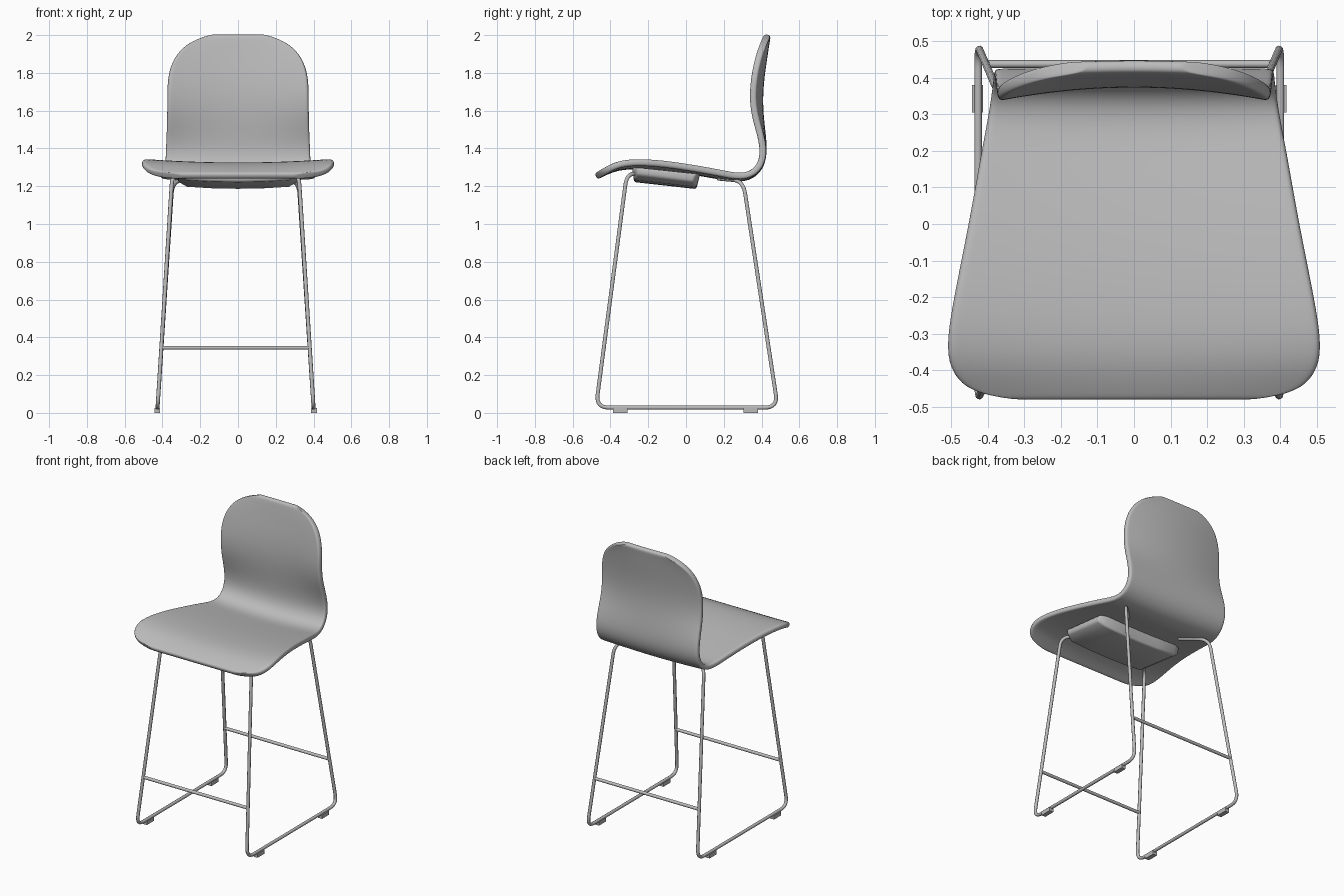
import bpy
from mathutils import Vector

cube = bpy.data.objects.get("Cube")
if cube:
    bpy.data.objects.remove(cube, do_unlink=True)

grey = bpy.data.materials.new("plain grey")
grey.use_nodes = True
grey.diffuse_color = (0.5, 0.5, 0.5, 1)
grey.node_tree.nodes["Principled BSDF"].inputs["Base Color"].default_value = (0.5, 0.5, 0.5, 1)


def add_object(name, data):
    obj = bpy.data.objects.new(name, data)
    data.materials.append(grey)
    bpy.context.scene.collection.objects.link(obj)
    return obj


def loft(name, rows, closed=False, smooth=True):
    """Skin a list of point rows; closed rows form rings with end caps."""
    n = len(rows[0])
    verts = [p for row in rows for p in row]
    faces = []
    for i in range(len(rows) - 1):
        for j in range(n if closed else n - 1):
            k = (j + 1) % n
            faces.append((i * n + j, i * n + k, i * n + n + k, i * n + n + j))
    if closed:
        faces.append(tuple(reversed(range(n))))
        faces.append(tuple(range(len(verts) - n, len(verts))))
    mesh = bpy.data.meshes.new(name)
    mesh.from_pydata(verts, [], faces)
    mesh.polygons.foreach_set("use_smooth", [smooth] * len(faces))
    return add_object(name, mesh)


def tube(name, points, radius, bend=0.0):
    """Round rod through the points, with every inner corner softened."""
    pts = [Vector(p) for p in points]
    path = [pts[0]]
    for a, b, c in zip(pts, pts[1:], pts[2:]):
        start = b + (a - b).normalized() * min(bend, (a - b).length * 0.45)
        end = b + (c - b).normalized() * min(bend, (c - b).length * 0.45)
        for i in range(9):
            t = i / 8
            path.append(start * (1 - t) ** 2 + b * 2 * t * (1 - t) + end * t * t)
    path.append(pts[-1])
    curve = bpy.data.curves.new(name, "CURVE")
    curve.dimensions = "3D"
    curve.bevel_depth = radius
    curve.bevel_resolution = 3
    curve.use_fill_caps = True
    spline = curve.splines.new("POLY")
    spline.points.add(len(path) - 1)
    for point, co in zip(spline.points, path):
        point.co = (*co, 1)
    return add_object(name, curve)


# Seat shell: stations of y, z, half width, edge lift, from front lip to top
stations = [
    (-.477, 1.251, .30, 0), (-.457, 1.262, .435, 0), (-.42, 1.28, .488, .005),
    (-.36, 1.302, .513, .015), (-.27, 1.31, .506, .02), (-.13, 1.302, .478, .02),
    (.03, 1.28, .446, .018), (.18, 1.253, .42, .018), (.27, 1.237, .403, .015),
    (.345, 1.25, .391, .01), (.394, 1.30, .385, .004), (.412, 1.37, .383, 0),
    (.407, 1.46, .379, .008), (.393, 1.57, .375, .03), (.39, 1.67, .374, .04),
    (.397, 1.77, .373, .038), (.41, 1.86, .348, .033), (.42, 1.93, .297, .02),
    (.427, 1.975, .225, .008), (.432, 2.003, .13, 0),
]
half = [.25, .5, .75, .95, 1]
across = [-u for u in reversed(half)] + [0] + half
rows = []
for i, (y, z, w, lift) in enumerate(stations):
    before, after = stations[max(i - 1, 0)], stations[min(i + 1, len(stations) - 1)]
    along = Vector((after[0] - before[0], after[1] - before[1])).normalized()
    rows.append([(u * w, y - along.y * lift * u * u, z + along.x * lift * u * u)
                 for u in across])
shell = loft("seat_shell", rows)
solid = shell.modifiers.new("thickness", "SOLIDIFY")
solid.thickness = 0.036
solid.offset = 0
subsurf = shell.modifiers.new("smooth", "SUBSURF")
subsurf.levels = subsurf.render_levels = 2

# Mounting tray under the seat, sagging towards its middle
rings = []
for x in (-.32, -.27, -.14, 0, .14, .27, .32):
    u = abs(x) / .32
    rise = .015 * u * u + (.025 if u > .9 else 0)
    inset = .02 if u > .9 else 0
    rings.append([(x, -.285 + inset, 1.30), (x, -.275 + inset, 1.222 + rise),
                  (x, .055 - inset, 1.185 + rise), (x, .075 - inset, 1.265)])
tray = loft("seat_tray", rings, closed=True)
bevel = tray.modifiers.new("soft edges", "BEVEL")
bevel.width = 0.012
bevel.segments = 3
bevel.limit_method = "ANGLE"

# Sled frame, one loop and two foot pads per side
ROD = 0.0105
SHIFT = -0.013
for side, label in ((1, "left"), (-1, "right")):
    def place(x, y, z):
        return (side * x + SHIFT, y, z)

    tube(label + "_sled_frame", [place(*p) for p in (
        (.23, -.20, 1.25), (.334, -.312, 1.275), (.413, -.477, .028),
        (.413, .486, .028), (.334, .303, 1.228), (.20, .17, 1.24))], ROD, 0.07)
    for y, end in ((-.348, "front"), (.342, "rear")):
        ring = [(-.015, 0), (.015, 0), (.015, .026), (-.015, .026)]
        loft(f"{label}_{end}_foot_pad",
             [[place(.415 + dx, y + dy, z) for dx, z in ring[::side]]
              for dy in (.038, -.038)], closed=True, smooth=False)

# Cross bars between the legs
for y, end in ((-.434, "front"), (.437, "rear")):
    tube(end + "_cross_bar", [(SHIFT - .392, y, .345), (SHIFT + .392, y, .345)], ROD)
